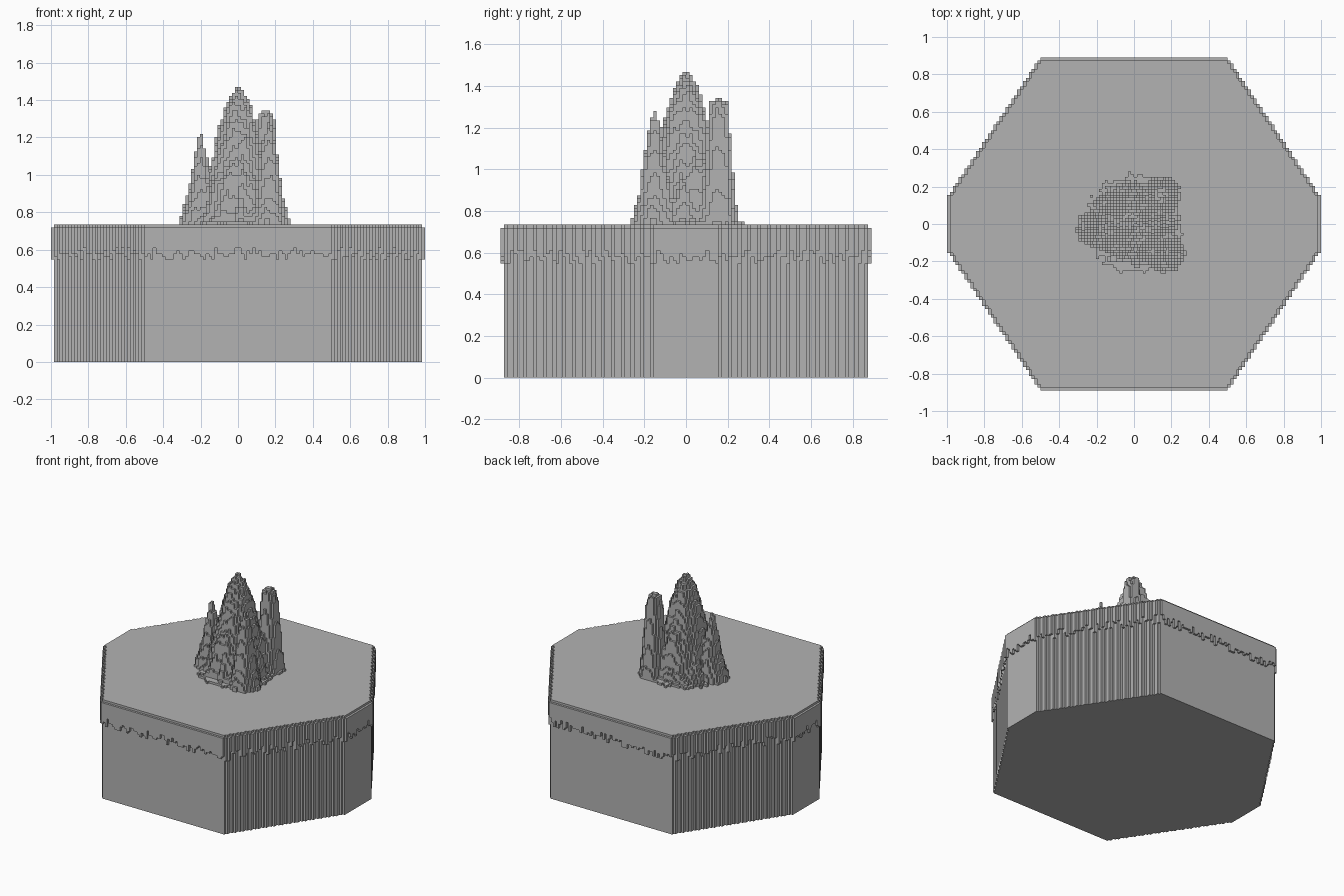
import bpy, bmesh, math, random
from mathutils import Vector, noise

random.seed(4)
V = 1 / 64                      # size of one voxel
TOP = 47                        # tile height in voxels
HALF = 57                       # tile half depth in voxels

if "Cube" in bpy.data.objects:
    bpy.data.objects.remove(bpy.data.objects["Cube"], do_unlink=True)

stone = bpy.data.materials.new("stone_grey")
stone.use_nodes = True
stone.diffuse_color = (0.45, 0.45, 0.45, 1)
stone.node_tree.nodes["Principled BSDF"].inputs["Base Color"].default_value = (0.45, 0.45, 0.45, 1)


def finish(name, bm):
    """Turn a bmesh measured in voxels into a flat-shaded object."""
    bmesh.ops.scale(bm, vec=(V, V, V), verts=bm.verts)
    mesh = bpy.data.meshes.new(name)
    bm.to_mesh(mesh)
    bm.free()
    mesh.materials.append(stone)
    obj = bpy.data.objects.new(name, mesh)
    bpy.context.collection.objects.link(obj)
    return obj


def build_columns(name, columns, around):
    """Skin voxel columns {(i, j): (low, high)}, leaving out touching walls."""
    bm = bmesh.new()

    def quad(points):
        bm.faces.new([bm.verts.new(p) for p in points])

    for (i, j), (low, high) in columns.items():
        corners = [(i, j), (i + 1, j), (i + 1, j + 1), (i, j + 1)]
        quad([(x, y, high) for x, y in corners])
        quad([(x, y, low) for x, y in reversed(corners)])
        for k, (di, dj) in enumerate([(0, -1), (1, 0), (0, 1), (-1, 0)]):
            a, b = corners[k], corners[(k + 1) % 4]
            cell = (i + di, j + dj)
            n_low, n_high = columns.get(cell) or around.get(cell) or (high, low)
            if n_low >= n_high:
                spans = [(low, high)]
            else:
                spans = [(max(low, n_high), high), (low, min(high, n_low))]
            for z0, z1 in spans:
                if z1 > z0:
                    quad([(*a, z0), (*b, z0), (*b, z1), (*a, z1)])
    bmesh.ops.remove_doubles(bm, verts=bm.verts, dist=0.01)
    return finish(name, bm)


# Stepped hexagon: half width of each voxel row, outer rim and inner body
def outer_width(j):
    d = abs(j + 0.5)
    if d > HALF:
        return 0
    return min(64, round(64 - (d - 9) / 1.5))


def inner_width(j):
    return max(0, min(outer_width(j) - 1, outer_width(j - 1), outer_width(j + 1)))


# Tile body: stepped outline extruded upward
rows = range(1 - HALF, HALF - 1)
side = []
for j in rows:
    w = inner_width(j)
    if side and side[-1][0] == w:
        side[-1] = (w, j + 1)
    else:
        side += [(w, j), (w, j + 1)]
outline = side + [(-x, y) for x, y in reversed(side)]
bm = bmesh.new()
floor = bm.faces.new([bm.verts.new((x, y, 0)) for x, y in outline])
result = bmesh.ops.extrude_face_region(bm, geom=[floor], use_keep_orig=True)
lifted = [v for v in result["geom"] if isinstance(v, bmesh.types.BMVert)]
bmesh.ops.translate(bm, vec=(0, 0, TOP), verts=lifted)
bmesh.ops.recalc_face_normals(bm, faces=bm.faces)
finish("tile_body", bm)

# Overhanging rim, one voxel thick, with a ragged lower edge
rim, body = {}, {}
for j in range(-HALF, HALF):
    inner = inner_width(j)
    for i in range(-outer_width(j), outer_width(j)):
        if -inner <= i < inner:
            body[i, j] = (0, TOP)
        else:
            rim[i, j] = (random.choice((35, 36, 37, 37, 38, 39)), TOP - 1)
build_columns("ragged_rim", rim, body)

# Rock spires: centre and (radius, height) profile
SPIRES = [
    ((0, 0), [(0, 1.48), (.03, 1.44), (.07, 1.36), (.1, 1.26), (.13, 1.12),
              (.17, .97), (.2, .84), (.23, .75), (.26, .74), (.27, .7)]),
    ((.15, .155), [(0, 1.35), (.045, 1.32), (.055, 1.2), (.07, 1.0), (.09, .8), (.11, .7)]),
    ((.165, -.15), [(0, 1.29), (.03, 1.2), (.05, 1.07), (.08, .87), (.11, .74), (.12, .7)]),
    ((-.2, -.02), [(0, 1.23), (.03, 1.12), (.05, 1.0), (.07, .9), (.1, .78), (.11, .7)]),
]


def profile_height(profile, r):
    for (r0, z0), (r1, z1) in zip(profile, profile[1:]):
        if r <= r1:
            return z0 + (z1 - z0) * (r - r0) / (r1 - r0)
    return 0


def rock_height(x, y):
    rough = noise.noise(Vector((x * 22, y * 22, 3)))
    best = 0
    for (cx, cy), profile in SPIRES:
        r = math.hypot(x - cx, y - cy)
        best = max(best, profile_height(profile, r * (1 + 0.14 * rough)))
    if best > 0.8:
        best += random.uniform(-0.025, 0.01)
    return round(best / V)


# Rock outcrop: voxel height field standing on the tile
rock = {}
for i in range(-22, 22):
    for j in range(-22, 22):
        h = rock_height((i + 0.5) * V, (j + 0.5) * V)
        if h > TOP:
            rock[i, j] = (TOP - 1, h)
build_columns("rock_outcrop", rock, {})
